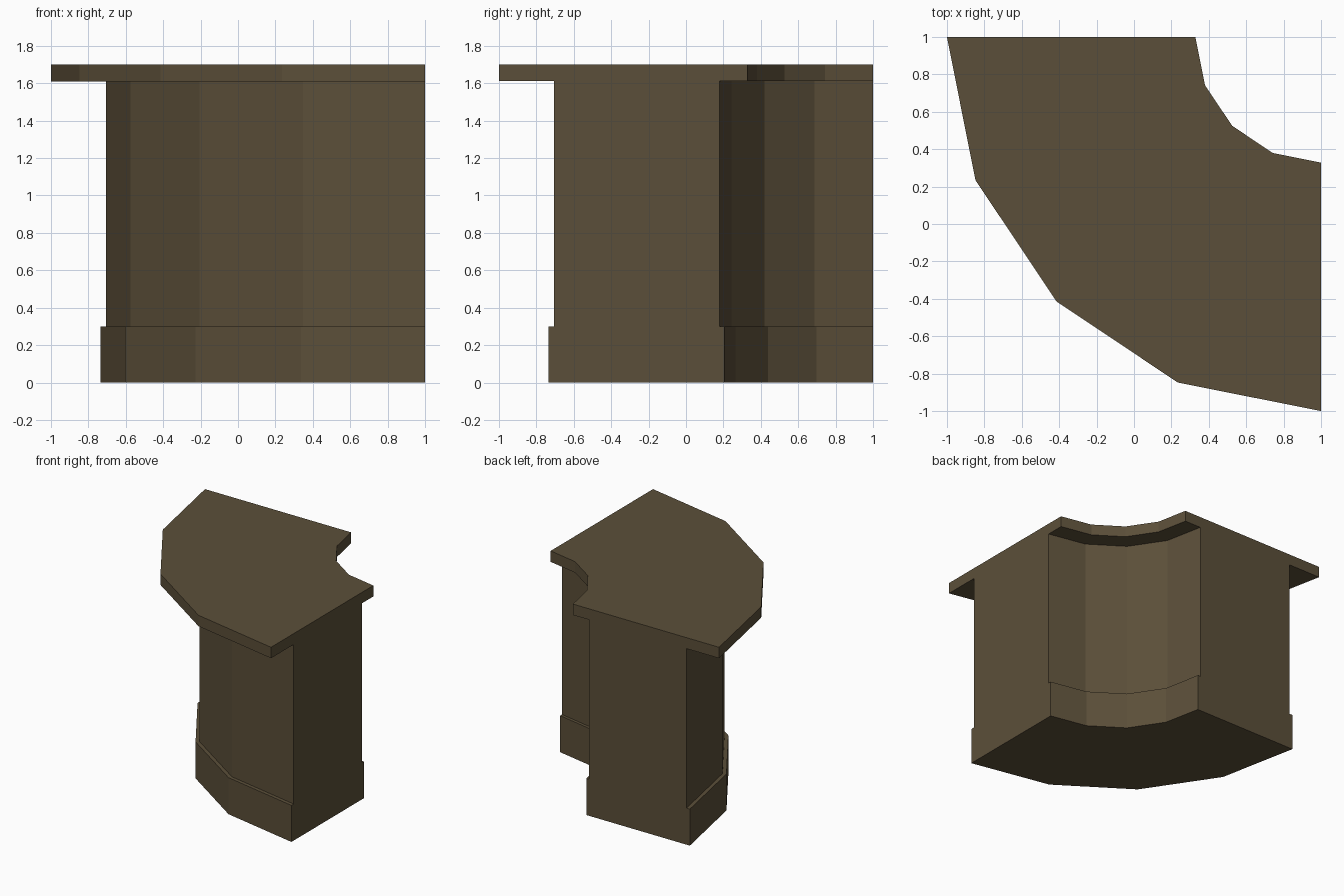
import bpy, bmesh, math

if "Cube" in bpy.data.objects:
    bpy.data.objects.remove(bpy.data.objects["Cube"])

mat = bpy.data.materials.new("dark brown wood")
mat.diffuse_color = (0.105, 0.078, 0.041, 1)
mat.use_nodes = True
mat.node_tree.nodes["Principled BSDF"].inputs["Base Color"].default_value = mat.diffuse_color


def curved_block(name, outer, inner, z0, z1, steps=4):
    """Quarter ring around the corner (1, 1), extruded from z0 to z1."""
    def arc(r):
        angles = [math.pi + math.pi / 2 * i / steps for i in range(steps + 1)]
        return [(1 + r * math.cos(a), 1 + r * math.sin(a)) for a in angles]
    bm = bmesh.new()
    profile = arc(outer) + arc(inner)[::-1]
    face = bm.faces.new([bm.verts.new((x, y, z0)) for x, y in profile])
    ext = bmesh.ops.extrude_face_region(bm, geom=[face], use_keep_orig=True)
    top = [v for v in ext["geom"] if isinstance(v, bmesh.types.BMVert)]
    bmesh.ops.translate(bm, verts=top, vec=(0, 0, z1 - z0))
    bmesh.ops.recalc_face_normals(bm, faces=bm.faces)
    me = bpy.data.meshes.new(name)
    bm.to_mesh(me)
    bm.free()
    me.materials.append(mat)
    ob = bpy.data.objects.new(name, me)
    bpy.context.collection.objects.link(ob)


# Plinth, cabinet body and overhanging counter top
curved_block("plinth", 1.735, 0.795, 0.0, 0.3)
curved_block("counter_body", 1.705, 0.82, 0.3, 1.61)
curved_block("counter_top", 2.0, 0.672, 1.61, 1.7)
